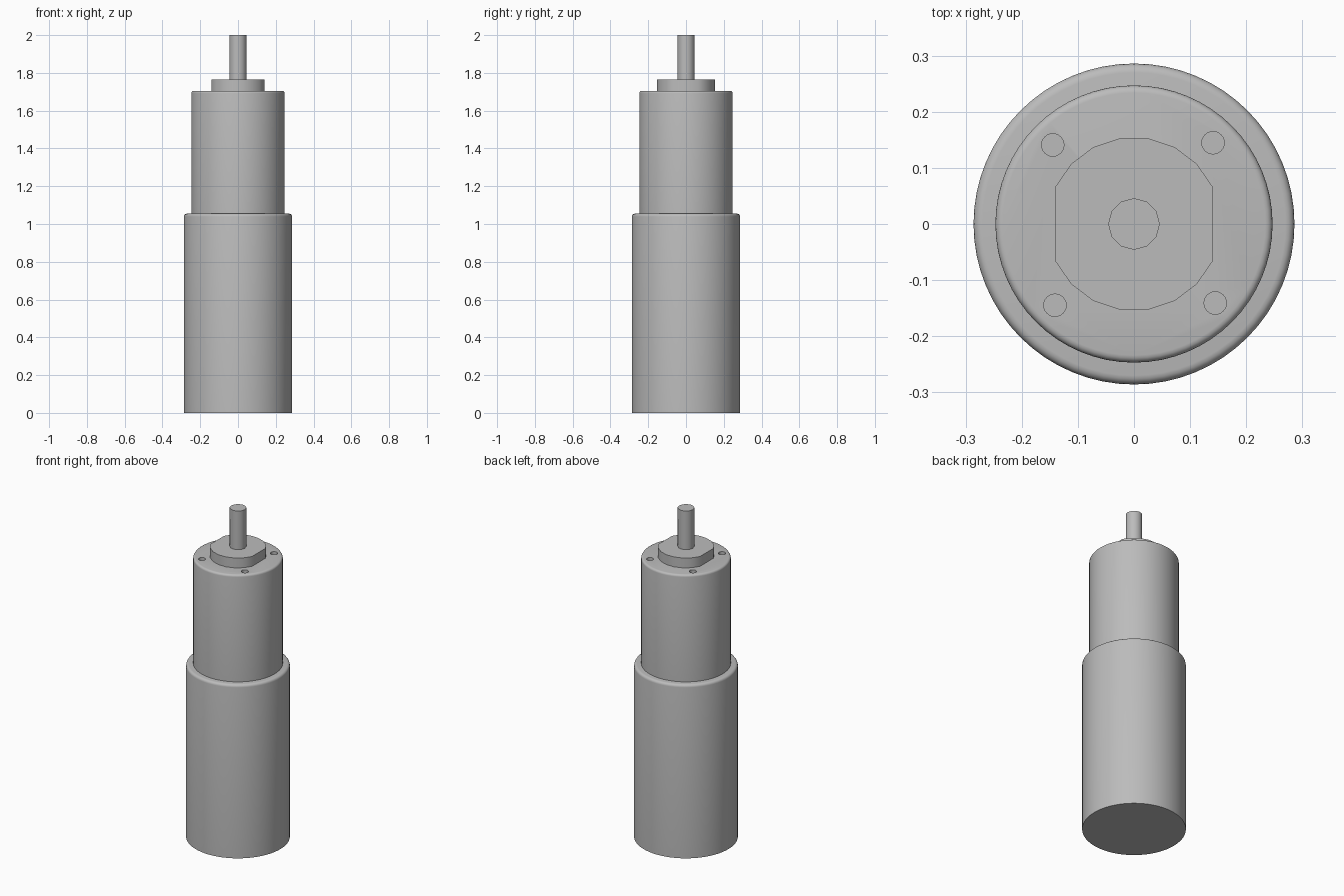
import bpy, bmesh
from math import sin, cos, acos, pi, radians

if "Cube" in bpy.data.objects:
    bpy.data.objects.remove(bpy.data.objects["Cube"])

metal = bpy.data.materials.new("grey_metal")
metal.use_nodes = True
GREY = (0.5, 0.5, 0.5, 1)
metal.diffuse_color = GREY
metal.node_tree.nodes["Principled BSDF"].inputs["Base Color"].default_value = GREY


def smooth(obj):
    bpy.ops.object.select_all(action="DESELECT")
    obj.select_set(True)
    bpy.context.view_layer.objects.active = obj
    bpy.ops.object.shade_smooth_by_angle(angle=radians(35))


def prism(name, outline, z0, z1, fillet=0.0):
    """Extrude an outline upwards and round its top rim."""
    bm = bmesh.new()
    base = bm.faces.new([bm.verts.new((x, y, z0)) for x, y in outline])
    ext = bmesh.ops.extrude_face_region(bm, geom=[base], use_keep_orig=True)
    top = [v for v in ext["geom"] if isinstance(v, bmesh.types.BMVert)]
    bmesh.ops.translate(bm, vec=(0, 0, z1 - z0), verts=top)
    bmesh.ops.recalc_face_normals(bm, faces=bm.faces)
    if fillet:
        rim = [e for e in bm.edges if all(v in top for v in e.verts)]
        bmesh.ops.bevel(bm, geom=rim, offset=fillet, segments=4,
                        profile=0.5, affect="EDGES")
    mesh = bpy.data.meshes.new(name)
    bm.to_mesh(mesh)
    bm.free()
    obj = bpy.data.objects.new(name, mesh)
    bpy.context.collection.objects.link(obj)
    mesh.materials.append(metal)
    return obj


def circle(r, n, cx=0, cy=0):
    return [(cx + r * cos(2 * pi * i / n), cy + r * sin(2 * pi * i / n)) for i in range(n)]


# Motor can and the narrower gearbox above it
motor = prism("motor_body", circle(0.286, 64), 0, 1.055, 0.016)
gearbox = prism("gearbox_body", circle(0.247, 64), 1.05, 1.705, 0.013)

# Four mounting holes in the gearbox face
for k in range(4):
    a = radians(45.8 + 90 * k)
    cutter = prism("hole_cutter", circle(0.02, 24, 0.202 * cos(a), 0.202 * sin(a)), 1.6, 1.8)
    cutter.hide_render = True
    bpy.context.view_layer.objects.active = gearbox
    mod = gearbox.modifiers.new("mounting_hole", "BOOLEAN")
    mod.operation = "DIFFERENCE"
    mod.solver = "EXACT"
    mod.object = cutter
    bpy.ops.object.modifier_apply(modifier=mod.name)
    bpy.data.objects.remove(cutter)

# Round boss with two flats
R, FLAT, STEPS = 0.155, 0.14, 7
start = acos(FLAT / R)
arc = [start + (pi - 2 * start) * i / STEPS for i in range(STEPS + 1)]
boss = prism("shaft_boss", [(R * cos(a), R * sin(a)) for a in arc + [a + pi for a in arc]],
             1.69, 1.765)

# Output shaft
shaft = prism("output_shaft", circle(0.046, 12), 1.75, 2.0)

for part in (motor, gearbox, boss, shaft):
    smooth(part)
